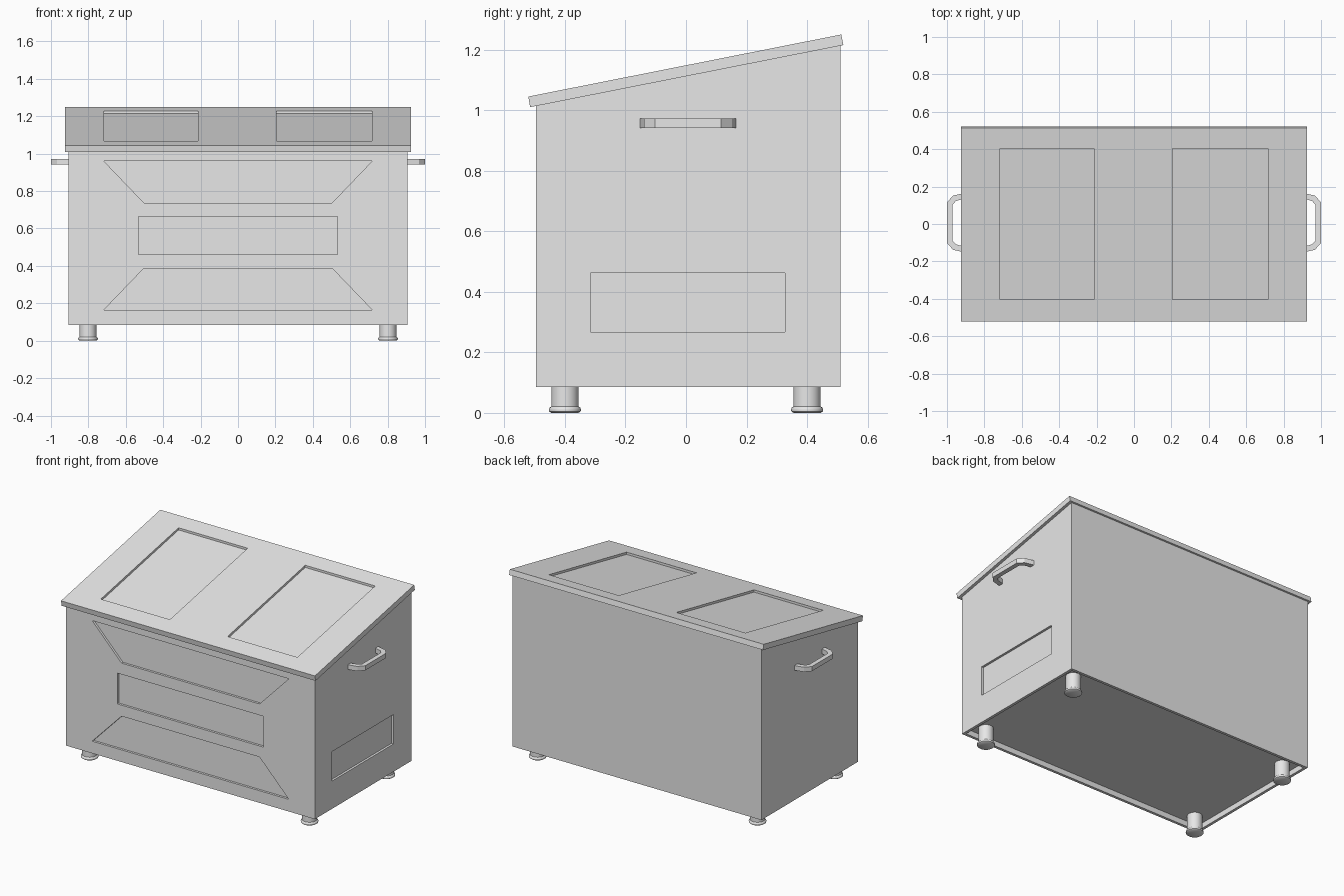
import bpy, bmesh, math
from mathutils import Vector

cube = bpy.data.objects.get("Cube")
if cube:
    bpy.data.objects.remove(cube, do_unlink=True)

# One plain grey for the whole bin
grey = bpy.data.materials.new("light grey")
grey.use_nodes = True
grey.diffuse_color = (0.8, 0.8, 0.8, 1)
grey.node_tree.nodes["Principled BSDF"].inputs["Base Color"].default_value = (0.8, 0.8, 0.8, 1)


def finish(name, bm):
    bmesh.ops.recalc_face_normals(bm, faces=bm.faces)
    mesh = bpy.data.meshes.new(name)
    bm.to_mesh(mesh)
    bm.free()
    mesh.materials.append(grey)
    obj = bpy.data.objects.new(name, mesh)
    bpy.context.collection.objects.link(obj)
    return obj


def prism(name, outline, axis, lo, hi):
    """Extrude a 2D outline along an axis: x takes (y, z), y takes (x, z), z takes (x, y)."""
    place = {"x": lambda a, b, t: (t, a, b),
             "y": lambda a, b, t: (a, t, b),
             "z": lambda a, b, t: (a, b, t)}[axis]
    bm = bmesh.new()
    face = bm.faces.new([bm.verts.new(place(a, b, lo)) for a, b in outline])
    ext = bmesh.ops.extrude_face_region(bm, geom=[face])
    verts = [g for g in ext["geom"] if isinstance(g, bmesh.types.BMVert)]
    bmesh.ops.translate(bm, verts=verts, vec=Vector(place(0, 0, hi - lo)))
    return finish(name, bm)


def rect(a0, a1, b0, b1):
    return [(a0, b0), (a1, b0), (a1, b1), (a0, b1)]


def carve(obj, cutters):
    for cutter in cutters:
        cutter.hide_render = True
        mod = obj.modifiers.new("recess", "BOOLEAN")
        mod.operation = "DIFFERENCE"
        mod.solver = "EXACT"
        mod.object = cutter
        bpy.context.view_layer.objects.active = obj
        bpy.ops.object.modifier_apply(modifier=mod.name)
        bpy.data.objects.remove(cutter, do_unlink=True)


DEPTH = 0.015                      # depth of every recessed panel
W, FRONT, BACK, BASE = 0.907, -0.495, 0.51, 0.085


def lid_top(y):
    return 1.045 + (y + 0.52) * 0.199


# Body with a sloping top
body = prism("body", [(FRONT, BASE), (BACK, BASE), (BACK, 1.218), (FRONT, 1.018)], "x", -W, W)

# Front panels, side panel and hollow underside
front_panels = [
    [(-0.717, 0.96), (0.717, 0.96), (0.503, 0.737), (-0.503, 0.737)],
    rect(-0.533, 0.533, 0.46, 0.663),
    [(-0.717, 0.165), (0.717, 0.165), (0.503, 0.387), (-0.503, 0.387)],
]
cuts = [prism("cutter", p, "y", FRONT - 0.1, FRONT + DEPTH) for p in front_panels]
cuts.append(prism("cutter", rect(-0.315, 0.327, 0.268, 0.462), "x", W - DEPTH, W + 0.1))
cuts.append(prism("cutter", rect(-W + 0.018, W - 0.018, FRONT + 0.018, BACK - 0.018),
                  "z", 0, BASE + 0.035))
carve(body, cuts)

# Sloping lid with two recessed panels
lid = prism("lid", [(-0.515, 1.01), (0.52, 1.215), (0.513, 1.25), (-0.521, 1.045)],
            "x", -0.926, 0.926)
y0, y1 = -0.405, 0.405
slot = [(y0, lid_top(y0) - DEPTH), (y1, lid_top(y1) - DEPTH),
        (y1, lid_top(y1) + 0.1), (y0, lid_top(y0) + 0.1)]
carve(lid, [prism("cutter", slot, "x", a, b) for a, b in ((-0.717, -0.213), (0.207, 0.717))])

# Bent bar handles, symmetric about the middle of the body depth
MID = 0.007
outer = [(0.9, 0.16), (0.967, 0.145), (1.0, 0.109)]
inner = [(0.97, 0.097), (0.952, 0.116), (0.9, 0.13)]
for side, s in (("left", 1), ("right", -1)):
    half = outer + [(x, -y) for x, y in reversed(outer)]
    back = [(x, -y) for x, y in reversed(inner)] + inner
    prism(side + "_handle", [(s * x, y + MID) for x, y in half + back], "z", 0.941, 0.972)

# Turned feet with a rounded ring at the floor
profile = [(0, 0), (0.045, 0), (0.052, 0.005), (0.053, 0.011), (0.051, 0.017),
           (0.045, 0.021), (0.045, 0.125), (0, 0.125)]
for depth, y in (("front", -0.4), ("back", 0.4)):
    for side, x in (("left", 0.802), ("right", -0.802)):
        bm = bmesh.new()
        vs = [bm.verts.new((r, 0, z)) for r, z in profile]
        edges = [bm.edges.new(pair) for pair in zip(vs, vs[1:])]
        bmesh.ops.spin(bm, geom=vs + edges, cent=(0, 0, 0), axis=(0, 0, 1),
                       angle=math.tau, steps=32)
        bmesh.ops.remove_doubles(bm, verts=bm.verts, dist=0.0001)
        foot = finish(f"{depth}_{side}_foot", bm)
        foot.location = (x, y, 0)
        bpy.ops.object.select_all(action="DESELECT")
        foot.select_set(True)
        bpy.context.view_layer.objects.active = foot
        bpy.ops.object.shade_smooth_by_angle(angle=math.radians(40))
